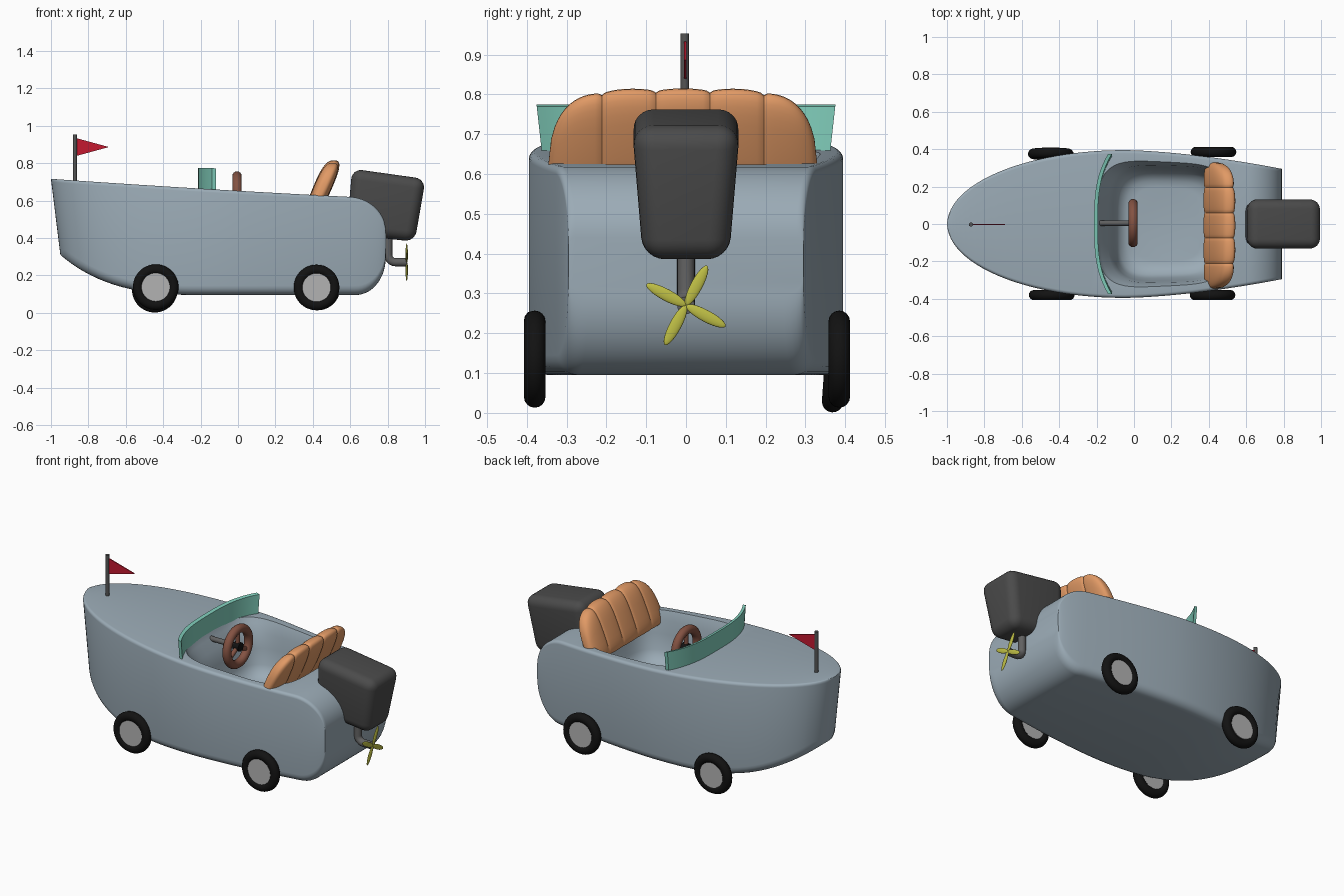
import bpy, bmesh
from math import sin, cos, pi, sqrt, radians
from mathutils import Vector

if "Cube" in bpy.data.objects:
    bpy.data.objects.remove(bpy.data.objects["Cube"])


def paint(ob, name, rgb):
    mat = bpy.data.materials.get(name) or bpy.data.materials.new(name)
    mat.diffuse_color = (*rgb, 1)
    mat.use_nodes = True
    mat.node_tree.nodes["Principled BSDF"].inputs["Base Color"].default_value = mat.diffuse_color
    ob.data.materials.clear()
    ob.data.materials.append(mat)


def smooth(ob, angle=40):
    bpy.ops.object.select_all(action='DESELECT')
    ob.select_set(True)
    bpy.context.view_layer.objects.active = ob
    bpy.ops.object.shade_smooth_by_angle(angle=radians(angle))


def loft(name, rings):
    """Skin a list of equal-length closed rings and cap both ends."""
    bm = bmesh.new()
    rows = [[bm.verts.new(p) for p in r] for r in rings]
    n = len(rows[0])
    for a, b in zip(rows, rows[1:]):
        for i in range(n):
            bm.faces.new((a[i], a[(i + 1) % n], b[(i + 1) % n], b[i]))
    bm.faces.new(rows[0][::-1])
    bm.faces.new(rows[-1])
    bmesh.ops.recalc_face_normals(bm, faces=bm.faces)
    me = bpy.data.meshes.new(name)
    bm.to_mesh(me)
    bm.free()
    ob = bpy.data.objects.new(name, me)
    bpy.context.collection.objects.link(ob)
    return ob


def rod(name, a, b, r, rgb, sides=24):
    a, b = Vector(a), Vector(b)
    bpy.ops.mesh.primitive_cylinder_add(vertices=sides, radius=r, depth=(b - a).length, location=(a + b) / 2)
    ob = bpy.context.object
    ob.name = name
    ob.rotation_euler = (b - a).to_track_quat('Z', 'Y').to_euler()
    paint(ob, name, rgb)
    smooth(ob)
    return ob


def torus(name, loc, rot, major, minor, rgb):
    bpy.ops.mesh.primitive_torus_add(location=loc, rotation=rot, major_radius=major, minor_radius=minor,
                                     major_segments=48, minor_segments=16)
    ob = bpy.context.object
    ob.name = name
    paint(ob, name.split('_')[0], rgb)
    smooth(ob, 60)


def spow(v, e):
    return abs(v) ** e * (1 if v >= 0 else -1)


# Hull: rounded sections along x, elliptical bow, rolled stern
def hull_ring(x):
    if x < -0.05:
        w = 0.395 * sqrt(max(0, 1 - ((-0.05 - x) / 0.95) ** 2))
    else:
        w = 0.395 - 0.1 * ((x + 0.05) / 0.84) ** 1.6
    w = max(w, 0.002)
    zt = 0.652 - 0.058 * x + 0.006 * x * x
    zb = 0.095
    if x < -0.2:
        zb += 0.215 * ((-0.2 - x) / 0.8) ** 2.6
    if x > 0.6:
        zt -= 0.17 * (1 - sqrt(max(0, 1 - ((x - 0.6) / 0.19) ** 2)))
    if x > 0.63:
        zb += 0.2 * (1 - sqrt(max(0, 1 - ((x - 0.63) / 0.16) ** 2)))
    ring = []
    for k, (sy, sz) in enumerate(((1, 1), (-1, 1), (-1, -1), (1, -1))):
        r = min(0.018 if sz > 0 else 0.05, w * 0.5)
        for j in range(6):
            a = (k + j / 5) * pi / 2
            y = sy * (w - r) + r * cos(a)
            z = (zt - r if sz > 0 else zb + r) + r * sin(a)
            rake = 0.05 * min(1, max(0, (0.715 - z) / 0.4)) * max(0, -x) ** 4
            ring.append((x + rake, y, z))
    return ring


xs = [-0.05 - 0.95 * cos(i / 24 * pi / 2) for i in range(24)]
xs += [-0.05 + 0.65 * i / 12 for i in range(12)]
xs += [0.6 + 0.19 * sin(i / 14 * pi / 2) for i in range(15)]
hull = loft("hull", [hull_ring(x) for x in xs])
paint(hull, "hull", (0.33, 0.41, 0.47))

# Cockpit cut: flared bowl with a flat floor
levels = [(0.80, -0.20, 0.52, 0.352), (0.665, -0.195, 0.52, 0.35), (0.63, -0.18, 0.515, 0.335),
          (0.58, -0.14, 0.50, 0.32), (0.50, -0.115, 0.48, 0.31), (0.41, -0.10, 0.46, 0.295),
          (0.365, -0.08, 0.44, 0.275), (0.34, -0.04, 0.40, 0.235), (0.335, 0.0, 0.36, 0.2)]
rings = []
for z, xf, xr, w in levels:
    ring = []
    for i in range(64):
        c, s = cos(i * pi / 32), sin(i * pi / 32)
        u = spow(c, 0.5)
        ring.append(((xf + xr) / 2 + (xr - xf) / 2 * u, w * spow(s, 0.5) * (1 - 0.05 * (u + 1) / 2), z))
    rings.append(ring)
cutter = loft("cockpit_cutter", rings)
cutter.hide_render = True
paint(cutter, "hull", (0.33, 0.41, 0.47))
mod = hull.modifiers.new("cockpit", 'BOOLEAN')
mod.operation, mod.solver, mod.object = 'DIFFERENCE', 'EXACT', cutter
bpy.context.view_layer.objects.active = hull
bpy.ops.object.modifier_apply(modifier=mod.name)
bpy.data.objects.remove(cutter)
smooth(hull)

# Seat back: five padded channels, leaning aft
rings = []
for i in range(81):
    v = -0.998 + 1.996 * i / 80
    end = (1 - abs(v) ** 5) ** 0.3
    pad = abs(sin(5 * pi * (i / 80))) ** 0.4
    h = 0.27 * end * (0.96 + 0.04 * pad)
    t = 0.052 * end * (0.82 + 0.18 * pad)
    ring = []
    for j in range(32):
        a = j * pi / 16
        dz = h / 2 * (1 + spow(sin(a), 0.7))
        ring.append((0.40 + 0.42 * dz + t * spow(cos(a), 0.7), -0.008 + 0.34 * v, 0.545 + dz))
    rings.append(ring)
seat = loft("seat_back", rings)
paint(seat, "seat", (0.75, 0.32, 0.13))
smooth(seat, 50)

# Windshield: curved band wrapping aft at the ends
rings = []
for i in range(41):
    v = -1 + i / 20
    x = -0.205 + 0.075 * abs(v) ** 3
    rings.append([(x - 0.008, 0.36 * v, 0.635), (x + 0.012, 0.36 * v, 0.635),
                  (x + 0.012, 0.375 * v, 0.77), (x - 0.008, 0.375 * v, 0.775)])
glass = loft("windshield", rings)
paint(glass, "windshield", (0.22, 0.62, 0.5))
smooth(glass)

# Steering wheel, spokes, hub and column
brown, grey, black = (0.23, 0.085, 0.055), (0.12, 0.12, 0.12), (0.006, 0.006, 0.006)
c = Vector((-0.005, 0.005, 0.627))
torus("steering_wheel", c, (0, pi / 2, 0), 0.104, 0.025, brown)
for k in range(3):
    a = pi / 2 + k * 2 * pi / 3
    rod("steering_spoke", c, c + Vector((0, cos(a), sin(a))) * 0.1, 0.013, brown, 12)
rod("steering_hub", c - Vector((0.018, 0, 0)), c + Vector((0.02, 0, 0)), 0.026, black)
rod("steering_column", (-0.20, 0.005, 0.627), c, 0.015, grey)

# Road wheels with hub discs
for x, y, z, tilt in ((-0.44, -0.38, 0.137, 0), (0.42, -0.38, 0.135, 0),
                      (-0.445, 0.375, 0.123, -4), (0.425, 0.385, 0.135, 0)):
    torus("tire", (x, y, z), (pi / 2 + radians(tilt), 0, 0), 0.095, 0.027, black)
    rod("hubcap", (x, y - 0.019, z), (x, y + 0.019, z), 0.078, (0.45, 0.45, 0.45), 32)

# Outboard motor housing: tapered, tilted rounded block
top, low = 0.136, 0.108
corners = [(0.61, 0.77, top), (1.003, 0.715, top), (0.945, 0.38, low), (0.58, 0.42, low)]
motor = loft("motor_housing", [[(x, s * w, z) for x, z, w in corners] for s in (-1, 1)])
bev = motor.modifiers.new("round", 'BEVEL')
bev.width, bev.segments, bev.limit_method = 0.055, 6, 'NONE'
bpy.context.view_layer.objects.active = motor
bpy.ops.object.modifier_apply(modifier=bev.name)
paint(motor, "motor", (0.07, 0.07, 0.07))
smooth(motor)

# Motor leg: bent pipe
rings = []
path = [(0.803, 0.44, 0)] + [(0.843 - 0.04 * cos(i * pi / 12), 0.31 - 0.04 * sin(i * pi / 12), i * pi / 12)
                             for i in range(7)] + [(0.903, 0.27, pi / 2)]
for x, z, a in path:
    rings.append([(x + 0.022 * cos(t) * cos(a), 0.022 * sin(t), z + 0.022 * cos(t) * sin(a))
                  for t in (j * pi / 10 for j in range(20))])
leg = loft("motor_leg", rings)
paint(leg, "leg", grey)
smooth(leg)

# Propeller: four slim blades
for k in range(4):
    a = radians(62 + 90 * k)
    bpy.ops.mesh.primitive_uv_sphere_add(segments=24, ring_count=12, radius=1,
                                         location=(0.902, 0.056 * cos(a), 0.27 + 0.056 * sin(a)),
                                         rotation=(a, 0, 0), scale=(0.006, 0.057, 0.015))
    blade = bpy.context.object
    blade.name = "propeller_blade"
    paint(blade, "propeller", (0.52, 0.52, 0.06))
    smooth(blade, 60)

# Bow flag and pole
rod("flag_pole", (-0.872, -0.003, 0.68), (-0.872, -0.003, 0.953), 0.011, (0.09, 0.09, 0.09))
tri = [(-0.87, 0.935), (-0.69, 0.886), (-0.87, 0.837)]
flag = loft("flag", [[(x, y, z) for x, z in tri] for y in (-0.005, 0.001)])
paint(flag, "flag", (0.55, 0.01, 0.03))
